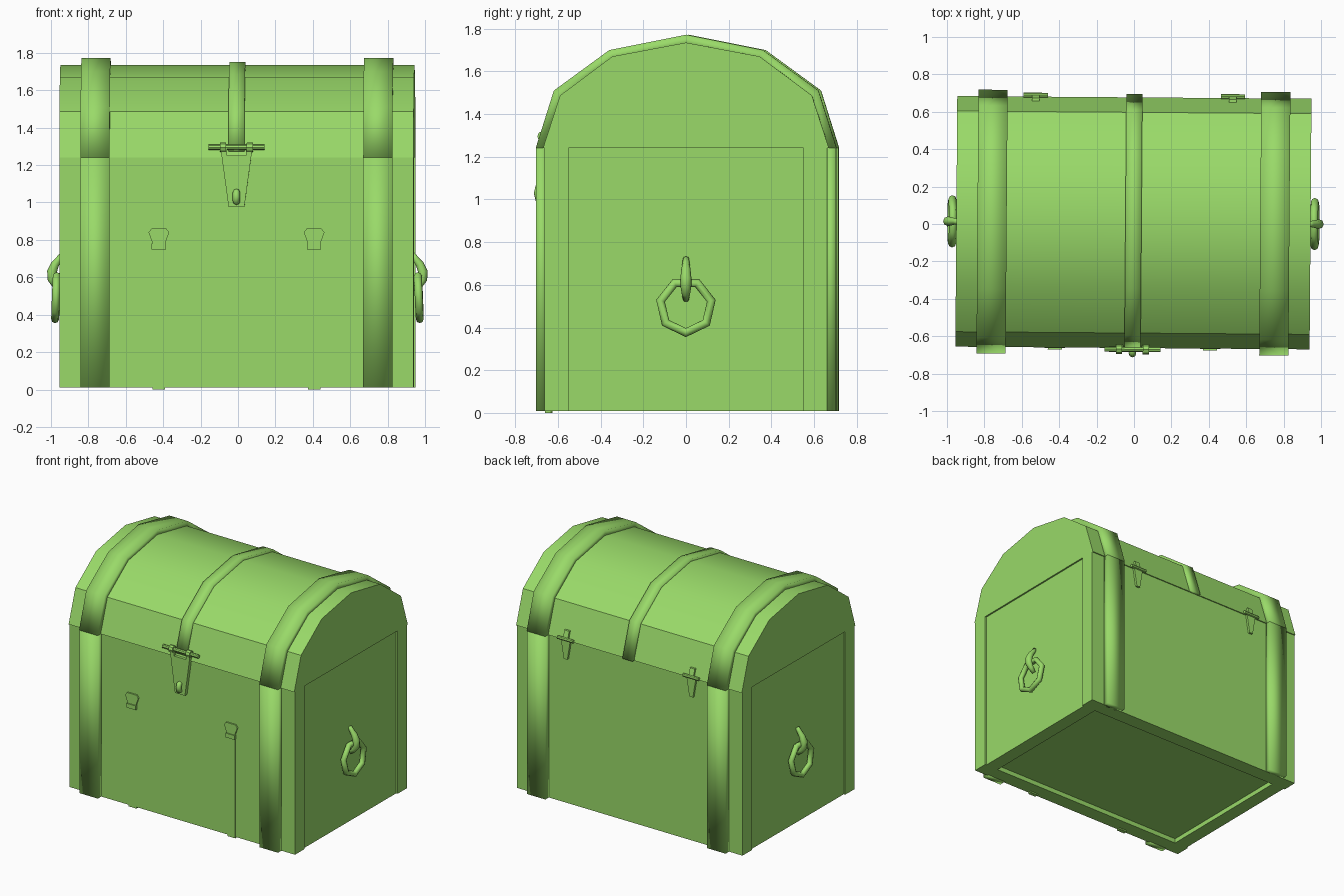
import bpy, math
from mathutils import Vector, Matrix

if "Cube" in bpy.data.objects:
    bpy.data.objects.remove(bpy.data.objects["Cube"])

mat = bpy.data.materials.new("green_paint")
mat.diffuse_color = (0.32, 0.70, 0.14, 1)
mat.use_nodes = True
mat.node_tree.nodes["Principled BSDF"].inputs["Base Color"].default_value = mat.diffuse_color


def loft(name, rings, shade="flat"):
    """Skin equal closed rings into a capped solid."""
    n = len(rings[0])
    verts = [tuple(p) for r in rings for p in r]
    faces = [(i * n + j, i * n + (j + 1) % n, (i + 1) * n + (j + 1) % n, (i + 1) * n + j)
             for i in range(len(rings) - 1) for j in range(n)]
    faces += [tuple(reversed(range(n))), tuple(range(len(verts) - n, len(verts)))]
    me = bpy.data.meshes.new(name)
    me.from_pydata(verts, [], faces)
    ob = bpy.data.objects.new(name, me)
    bpy.context.collection.objects.link(ob)
    bpy.ops.object.select_all(action='DESELECT')
    bpy.context.view_layer.objects.active = ob
    ob.select_set(True)
    bpy.ops.object.mode_set(mode='EDIT')
    bpy.ops.mesh.select_all(action='SELECT')
    bpy.ops.mesh.normals_make_consistent(inside=False)
    bpy.ops.object.mode_set(mode='OBJECT')
    if shade == "smooth":
        bpy.ops.object.shade_smooth()
    elif shade == "angle":
        bpy.ops.object.shade_smooth_by_angle(angle=math.radians(30))
    return ob


def box(name, x, y, z, shade="flat"):
    ring = lambda h: [(x[0], y[0], h), (x[1], y[0], h), (x[1], y[1], h), (x[0], y[1], h)]
    return loft(name, [ring(z[0]), ring(z[1])], shade)


def prism_x(name, yz, x0, x1, shade="flat"):
    return loft(name, [[(x, *p) for p in yz] for x in (x0, x1)], shade)


def prism_y(name, xz, y0, y1):
    return loft(name, [[(p[0], y, p[1]) for p in xz] for y in (y0, y1)])


def strap(name, outer, inner, x0, x1):
    """Rectangular strip bent along a profile in the y-z plane."""
    rings = [[(x0, *o), (x1, *o), (x1, *i), (x0, *i)] for o, i in zip(outer, inner)]
    return loft(name, rings, "smooth")


def tube(name, path, radii, side, sides=8):
    """Round rod of varying radius; the path is square to the side axis."""
    pts, side, rings = [Vector(p) for p in path], Vector(side), []
    for i, p in enumerate(pts):
        t = (pts[min(i + 1, len(pts) - 1)] - pts[max(i - 1, 0)]).normalized()
        up = t.cross(side)
        rings.append([p + radii[i] * (math.cos(a) * side + math.sin(a) * up)
                      for a in (math.tau * k / sides for k in range(sides))])
    return loft(name, rings, "angle" if len(path) == 2 else "smooth")


def arch(half):
    """Mirror half of an arch profile (edge to crown)."""
    return half + [(-y, z) for y, z in reversed(half[:-1])]


# Box walls and floor
for s, n in ((-1, "front"), (1, "back")):
    box(n + "_wall", (-.947, .947), sorted((s * .55, s * .662)), (.01, 1.24))
for s, n in ((-1, "left"), (1, "right")):
    box(n + "_wall", sorted((s * .83, s * .935)), (-.555, .555), (.01, 1.24))
box("floor", (-.85, .85), (-.57, .57), (.045, .09))

# Arched lid
lid = arch([(-.67, 1.24), (-.59, 1.487), (-.345, 1.67), (0, 1.735)])
prism_x("lid", lid, -.947, .947, "angle")

# Broad bands on lid and box
outer = arch([(-.705, 1.24), (-.62, 1.51), (-.36, 1.70), (0, 1.772)])
inner = arch([(-.65, 1.24), (-.57, 1.475), (-.335, 1.65), (0, 1.715)])
for s, n in ((-1, "left"), (1, "right")):
    x0, x1 = s * .756 - .078, s * .756 + .078
    strap(n + "_lid_band", outer, inner, x0, x1)
    for t, m in ((-1, "front"), (1, "back")):
        box(f"{n}_{m}_band", (x0, x1), sorted((t * .65, t * .703)), (.01, 1.24), "smooth")

# Narrow centre strap
c_out = arch([(-.688, 1.24), (-.603, 1.498), (-.352, 1.685), (0, 1.752)])
c_out[0], inner[0] = (-.678, 1.272), (-.64, 1.272)
strap("centre_strap", c_out, inner, -.043, .043)

# Front latch: hasp plate, pin, knuckles and staple
hasp = [(-.085, 1.29), (-.05, 1.29), (-.05, 1.25), (.05, 1.25),
        (.05, 1.29), (.085, 1.29), (.042, .975), (-.042, .975)]
prism_y("latch_plate", hasp, -.688, -.655)
tube("latch_pin", [(-.15, -.677, 1.295), (.15, -.677, 1.295)], (.014, .014), (0, 0, 1))
for s, n in ((-1, "left"), (1, "right")):
    tube(n + "_latch_knuckle", [(s * .055, -.677, 1.295), (s * .088, -.677, 1.295)],
         (.026, .026), (0, 0, 1))
tube("latch_staple", [(0, -.67, 1.06), (0, -.697, 1.052), (0, -.70, 1.03),
                      (0, -.697, 1.008), (0, -.67, 1.0)],
     (.018, .02, .02, .02, .018), (1, 0, 0))

# Front lower straps with buckles
buckle = [(-.035, .75), (.035, .75), (.035, .785), (.055, .84), (.04, .86),
          (-.04, .86), (-.055, .84), (-.035, .785)]
for s, n in ((-1, "left"), (1, "right")):
    x = s * .415
    box(n + "_lower_strap", (x - .033, x + .033), (-.665, -.635), (0, .80))
    prism_y(n + "_buckle", [(x + p, z) for p, z in buckle], -.673, -.65)
    box(n + "_buckle_bar", (x - .038, x + .038), (-.681, -.66), (.75, .782))

# Back hinges
for s, n in ((-1, "left"), (1, "right")):
    x = s * .527
    tube(n + "_hinge_pin", [(x - .065, .678, 1.25), (x + .065, .678, 1.25)],
         (.013, .013), (0, 0, 1))
    prism_y(n + "_hinge_plate", [(x - .04, 1.25), (x + .04, 1.25), (x + .015, 1.10),
                                 (x - .015, 1.10)], .65, .678)
    prism_x(n + "_hinge_leaf", [(.65, 1.24), (.685, 1.24), (.663, 1.31), (.63, 1.31)],
            x - .02, x + .02)

# Side handles: seven-sided ring hanging from a hook
for s, n in ((-1, "left"), (1, "right")):
    bpy.ops.mesh.primitive_torus_add(major_segments=7, minor_segments=8,
                                     major_radius=.122, minor_radius=.021)
    ring = bpy.context.object
    ring.name = n + "_handle_ring"
    ring.data.transform(Matrix.Translation((s * .97, 0, .498)) @ Matrix.Rotation(-s * .04, 4, 'Y')
                        @ Matrix.Rotation(math.pi / 2, 4, 'Y'))
    bpy.ops.object.shade_smooth()
    path = [(.935, .725), (.952, .70), (.975, .67), (.992, .63), (.99, .59), (.972, .56), (.945, .53)]
    tube(n + "_handle_hook", [(s * x, 0, z) for x, z in path],
         (.014, .017, .022, .026, .025, .02, .014), (0, 1, 0))

# The whole chest sits turned very slightly
turn = Matrix.Translation((-.003, .007, 0)) @ Matrix.Rotation(-.0076, 4, 'Z')
for ob in bpy.context.collection.objects:
    ob.data.transform(turn)
    ob.data.materials.append(mat)
